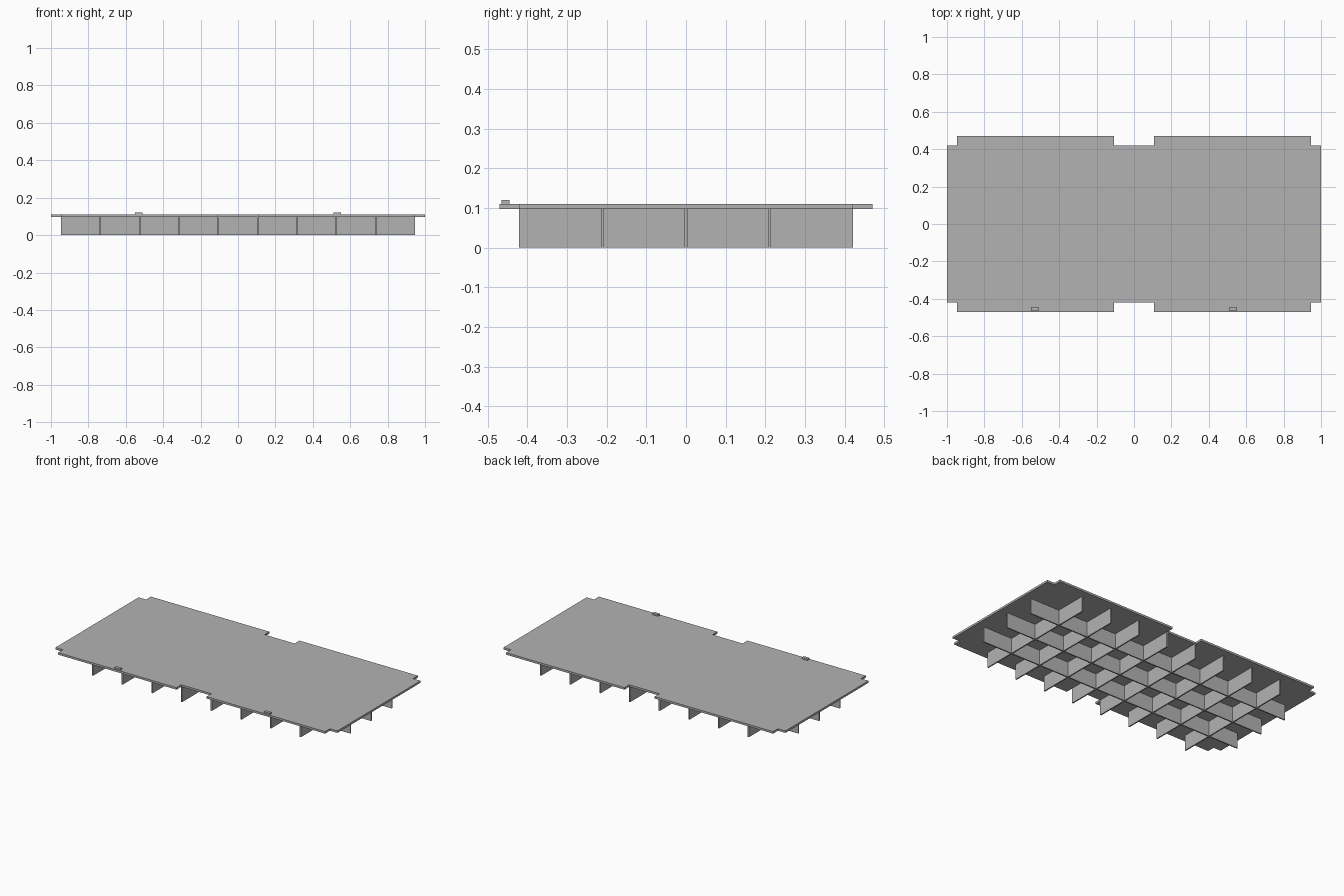
import bpy
import bmesh

cube = bpy.data.objects.get("Cube")
if cube:
    bpy.data.objects.remove(cube, do_unlink=True)

grey = bpy.data.materials.new("mid_grey")
grey.use_nodes = True
colour = (0.45, 0.45, 0.45, 1)
grey.diffuse_color = colour
grey.node_tree.nodes["Principled BSDF"].inputs["Base Color"].default_value = colour

PLATE_BOTTOM, PLATE_TOP = 0.097, 0.11
RIB_SPACING, RIB_THICKNESS = 0.2105, 0.008


def add_object(name, bm):
    bmesh.ops.recalc_face_normals(bm, faces=bm.faces)
    mesh = bpy.data.meshes.new(name)
    bm.to_mesh(mesh)
    bm.free()
    mesh.materials.append(grey)
    obj = bpy.data.objects.new(name, mesh)
    bpy.context.collection.objects.link(obj)
    return obj


def add_box(name, low, high):
    bm = bmesh.new()
    bmesh.ops.create_cube(bm, size=1)
    for v in bm.verts:
        v.co = [(a + b) / 2 + c * (b - a) for a, b, c in zip(low, high, v.co)]
    return add_object(name, bm)


# Deck plate with corner and mid-edge notches, mirrored from one quarter outline
quarter = [(1.0, 0.421), (0.947, 0.421), (0.947, 0.47), (0.107, 0.47), (0.107, 0.421)]
back = quarter + [(-x, y) for x, y in reversed(quarter)]
outline = back + [(-x, -y) for x, y in back]
bm = bmesh.new()
face = bm.faces.new([bm.verts.new((x, y, PLATE_BOTTOM)) for x, y in outline])
extruded = bmesh.ops.extrude_face_region(bm, geom=[face], use_keep_orig=True)
top_verts = [g for g in extruded["geom"] if isinstance(g, bmesh.types.BMVert)]
bmesh.ops.translate(bm, verts=top_verts, vec=(0, 0, PLATE_TOP - PLATE_BOTTOM))
add_object("deck_plate", bm)

# Long ribs under the deck
half = RIB_THICKNESS / 2
for i in range(3):
    y = (i - 1) * RIB_SPACING
    add_box(f"long_rib_{i + 1}", (-0.947, y - half, 0), (0.947, y + half, PLATE_BOTTOM))

# Cross ribs under the deck
for i in range(8):
    x = (i - 3.5) * RIB_SPACING
    add_box(f"cross_rib_{i + 1}", (x - half, -0.421, 0), (x + half, 0.421, PLATE_BOTTOM))

# Small raised tabs along the front edge
for side, x in (("right", -0.53), ("left", 0.53)):
    add_box(f"{side}_tab", (x - 0.02, -0.465, PLATE_TOP), (x + 0.02, -0.445, 0.12))
